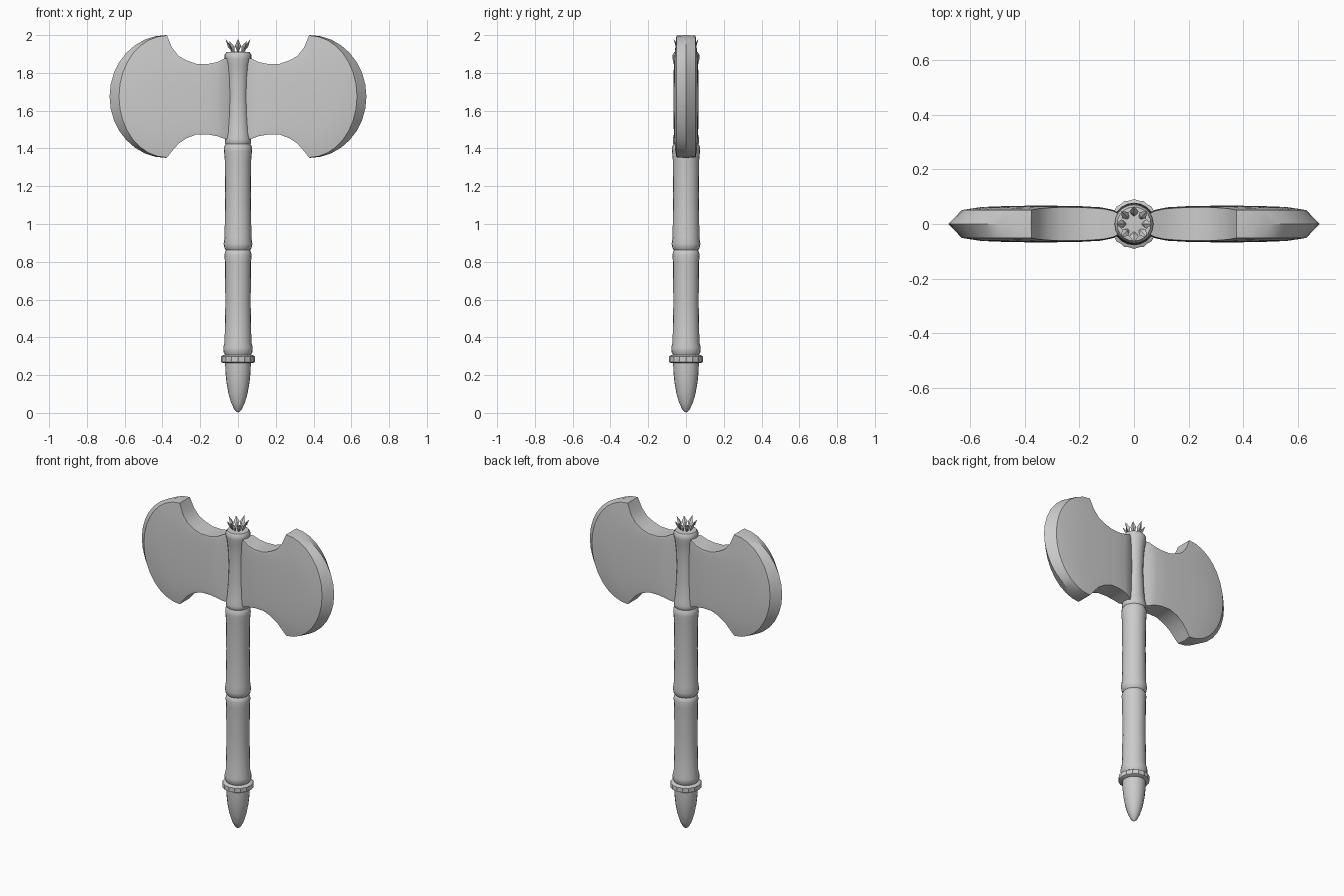
import bpy, bmesh
from math import sin, cos, pi, radians

if "Cube" in bpy.data.objects:
    bpy.data.objects.remove(bpy.data.objects["Cube"])


def make(name, bm, angle=35):
    bmesh.ops.remove_doubles(bm, verts=bm.verts, dist=1e-4)
    bmesh.ops.recalc_face_normals(bm, faces=bm.faces)
    me = bpy.data.meshes.new(name)
    bm.to_mesh(me)
    bm.free()
    ob = bpy.data.objects.new(name, me)
    bpy.context.collection.objects.link(ob)
    bpy.ops.object.select_all(action='DESELECT')
    ob.select_set(True)
    bpy.context.view_layer.objects.active = ob
    if angle:
        bpy.ops.object.shade_smooth_by_angle(angle=radians(angle))
    return ob


def lathe(name, profile, n=20, scallop=0.0, angle=35):
    """Turned part from (radius, z) pairs, capped at both ends."""
    bm = bmesh.new()
    rings = []
    for r, z in profile:
        rings.append([bm.verts.new(((r - scallop * (k % 2)) * cos(2 * pi * k / n),
                                    (r - scallop * (k % 2)) * sin(2 * pi * k / n), z))
                      for k in range(n)])
    for a, b in zip(rings, rings[1:]):
        for k in range(n):
            bm.faces.new((a[k], a[(k + 1) % n], b[(k + 1) % n], b[k]))
    bm.faces.new(rings[0][::-1])
    bm.faces.new(rings[-1])
    return make(name, bm, angle)


# Handle, bottom to top
lathe("pommel_spike", [(0.003, 0.003), (0.018, 0.015), (0.035, 0.05), (0.05, 0.1),
                       (0.061, 0.16), (0.067, 0.22), (0.068, 0.27)])
lathe("pommel_collar", [(0.078, 0.263), (0.091, 0.27), (0.091, 0.298), (0.078, 0.306)],
      n=32, scallop=0.004)
lathe("lower_grip", [(0.064, 0.3), (0.077, 0.322), (0.078, 0.345), (0.071, 0.375),
                     (0.067, 0.58), (0.069, 0.8), (0.072, 0.835), (0.067, 0.857), (0.058, 0.866)])
lathe("upper_grip", [(0.058, 0.856), (0.071, 0.87), (0.076, 0.895), (0.071, 0.93),
                     (0.068, 1.15), (0.07, 1.34), (0.074, 1.385), (0.073, 1.41), (0.064, 1.425)])
lathe("head_socket", [(0.06, 1.415), (0.07, 1.43), (0.07, 1.45), (0.063, 1.48), (0.056, 1.58),
                      (0.053, 1.68), (0.056, 1.77), (0.063, 1.84), (0.071, 1.875),
                      (0.071, 1.895), (0.062, 1.91), (0.04, 1.912)])

# Crown of pointed petals
bm = bmesh.new()
for i in range(8):
    a = 2 * pi * i / 8 - pi / 2
    h = 0.0 if i % 2 else 0.01

    def pt(r, t, z):
        return bm.verts.new((r * cos(a) - t * sin(a), r * sin(a) + t * cos(a), z))
    base, tip = pt(0.026, 0, 1.905), pt(0.066, 0, 1.97 + h)
    mid = [pt(0.054, 0, 1.938), pt(0.045, 0.017, 1.942), pt(0.037, 0, 1.942), pt(0.045, -0.017, 1.942)]
    for k in range(4):
        bm.faces.new((base, mid[k], mid[(k + 1) % 4]))
        bm.faces.new((tip, mid[(k + 1) % 4], mid[k]))
make("crown_petals", bm, 0)

# Double blade: stations (x, top z, bottom z, half thickness, bow of the column)
stations = [(0.0, 1.88, 1.44, 0.012, 0.0), (0.045, 1.88, 1.445, 0.03, 0.0),
            (0.075, 1.875, 1.452, 0.047, 0.0), (0.11, 1.857, 1.465, 0.055, 0.01),
            (0.16, 1.847, 1.474, 0.059, 0.03), (0.22, 1.848, 1.474, 0.061, 0.07),
            (0.27, 1.865, 1.455, 0.061, 0.12), (0.315, 1.89, 1.425, 0.059, 0.17),
            (0.35, 1.935, 1.385, 0.056, 0.21), (0.376, 1.998, 1.352, 0.051, 0.254)]
edge = (0.38, 2.0, 1.35, 0.0, 0.3)
bm = bmesh.new()
rows, N = [], 16
for j in range(N + 1):
    th = -pi / 2 + pi * j / N
    row = []
    for side, seq in ((-1, stations), (1, [edge] + stations[::-1])):
        for x, zt, zb, y, bow in seq:
            # faces swell slightly between the upper and lower rims
            swell = 0.006 * cos(th) * min(1, x / 0.1) if 0 < x < 0.36 else 0
            row.append(bm.verts.new((x + bow * cos(th), side * (y + swell),
                                     (zt + zb) / 2 + (zt - zb) / 2 * sin(th))))
    rows.append(row)
m = len(rows[0])
for a, b in zip(rows, rows[1:]):
    for k in range(m - 1):
        bm.faces.new((a[k], a[k + 1], b[k + 1], b[k]))
# upper and lower rims
for row in (rows[0], rows[-1]):
    n = len(stations)
    for k in range(n - 1):
        bm.faces.new((row[k], row[k + 1], row[m - 2 - k], row[m - 1 - k]))
    bm.faces.new((row[n - 1], row[n], row[n + 1]))
blade = make("double_blade", bm, 30)
mod = blade.modifiers.new("other_side", 'MIRROR')
mod.use_axis = (True, False, False)
